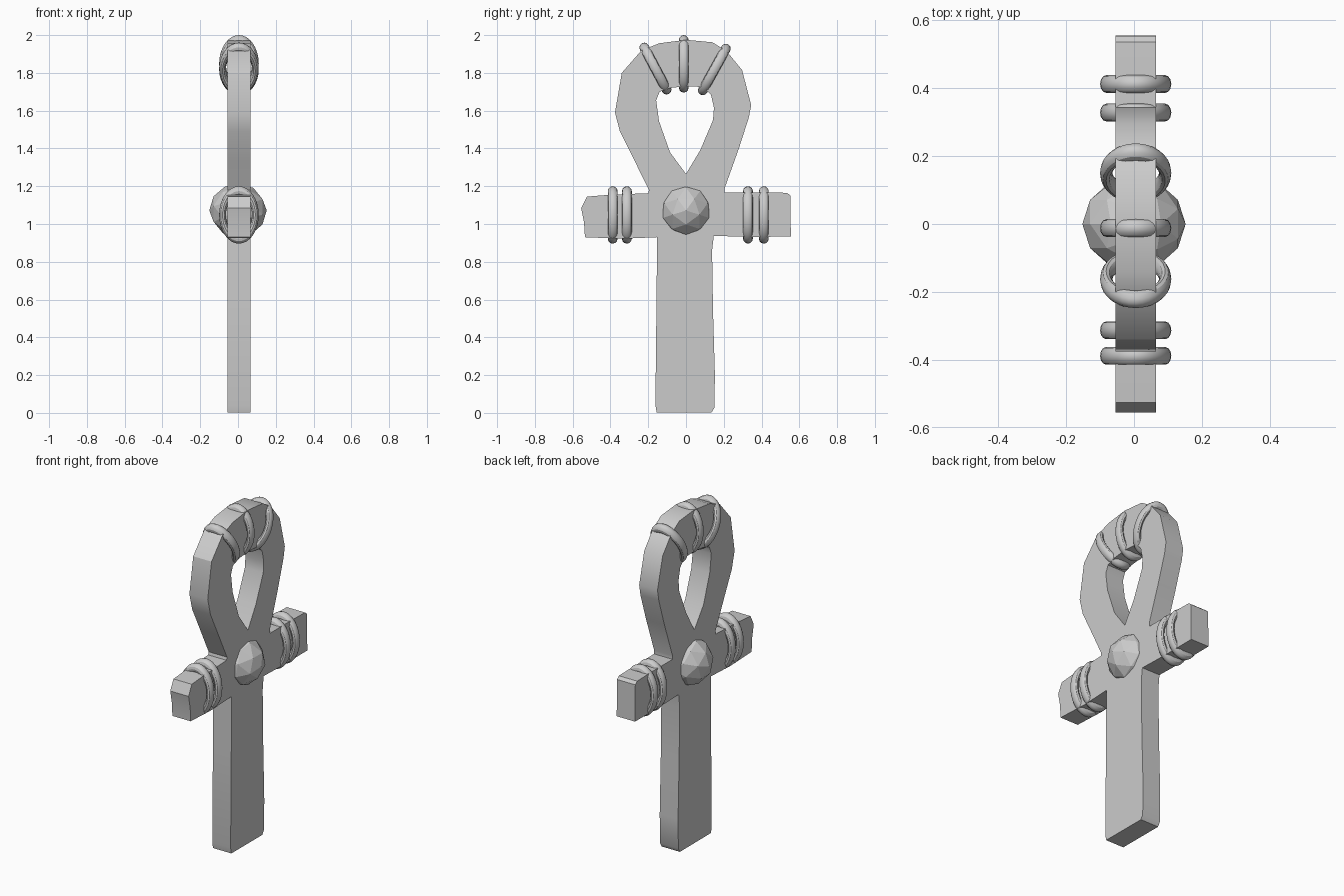
import bpy, bmesh, math

if "Cube" in bpy.data.objects:
    bpy.data.objects.remove(bpy.data.objects["Cube"])

stone = bpy.data.materials.new("plain_grey")
stone.diffuse_color = (0.6, 0.6, 0.6, 1)
stone.use_nodes = True
stone.node_tree.nodes["Principled BSDF"].inputs["Base Color"].default_value = stone.diffuse_color
CX, HALF = 0.005, 0.06   # slab centre and half thickness in x

# slightly irregular hand-cut outline in the y-z plane
outline = [(-.155, .003), (-.162, .04), (-.156, .6), (-.153, .93), (-.34, .922),
           (-.535, .93), (-.54, 1.01), (-.555, 1.085), (-.525, 1.145), (-.4, 1.155),
           (-.2, 1.163), (-.196, 1.18), (-.275, 1.34), (-.35, 1.49), (-.376, 1.59),
           (-.34, 1.8), (-.235, 1.92), (-.14, 1.957), (0, 1.975), (.14, 1.962),
           (.215, 1.915), (.297, 1.815), (.345, 1.63), (.333, 1.565), (.28, 1.4),
           (.205, 1.19), (.205, 1.168), (.39, 1.168), (.535, 1.165), (.553, 1.15),
           (.555, .933), (.34, .932), (.147, .937), (.138, .86), (.143, .54),
           (.153, .2), (.15, .027), (.135, .002)]
hole = [(0, 1.265), (-.085, 1.38), (-.143, 1.545), (-.158, 1.655), (-.14, 1.7),
        (-.085, 1.72), (0, 1.73), (.09, 1.725), (.132, 1.685), (.148, 1.615),
        (.143, 1.55), (.075, 1.39)]


def finish(obj, name, smooth):
    obj.name = name
    obj.data.materials.append(stone)
    if smooth:
        bpy.ops.object.select_all(action='DESELECT')
        obj.select_set(True)
        bpy.context.view_layer.objects.active = obj
        bpy.ops.object.shade_smooth_by_angle(angle=math.radians(30))


# ankh slab: filled outline with eye hole, extruded along x
bm = bmesh.new()
edges = []
for loop in (outline, hole):
    vs = [bm.verts.new((CX - HALF, y, z)) for y, z in loop]
    edges += [bm.edges.new((vs[i], vs[(i + 1) % len(vs)])) for i in range(len(vs))]
bmesh.ops.triangle_fill(bm, edges=edges, use_beauty=True)
ext = bmesh.ops.extrude_face_region(bm, geom=bm.faces[:], use_keep_orig=True)
moved = [g for g in ext["geom"] if isinstance(g, bmesh.types.BMVert)]
bmesh.ops.translate(bm, verts=moved, vec=(2 * HALF, 0, 0))
bmesh.ops.recalc_face_normals(bm, faces=bm.faces[:])
mesh = bpy.data.meshes.new("ankh_body")
bm.to_mesh(mesh)
bm.free()
body = bpy.data.objects.new("ankh_body", mesh)
bpy.context.collection.objects.link(body)
finish(body, "ankh_body", True)


# binding rings: oval tori, tilt is the lean about x from the arm orientation
def ring(name, y, z, tilt):
    bpy.ops.mesh.primitive_torus_add(
        major_segments=32, minor_segments=12, major_radius=.126, minor_radius=.026,
        location=(CX, y, z), rotation=(math.radians(90 + tilt), 0, 0))
    obj = bpy.context.object
    obj.scale = (.69, 1, 1)
    finish(obj, name, True)


for i, y in enumerate((-.388, -.313, .328, .412)):
    ring(f"arm_ring_{i + 1}", y, 1.048, 0)
for i, (y, z, tilt) in enumerate(((-.162, 1.823, 28), (-.012, 1.848, 0), (.15, 1.818, -29))):
    ring(f"loop_ring_{i + 1}", y, z, tilt)

# faceted gem through the crossing
bpy.ops.mesh.primitive_ico_sphere_add(subdivisions=2, radius=1, location=(0, 0, 1.072),
                                      rotation=(0, math.radians(90), 0))
gem = bpy.context.object
gem.scale = (.142, .142, .152)
finish(gem, "centre_gem", False)
